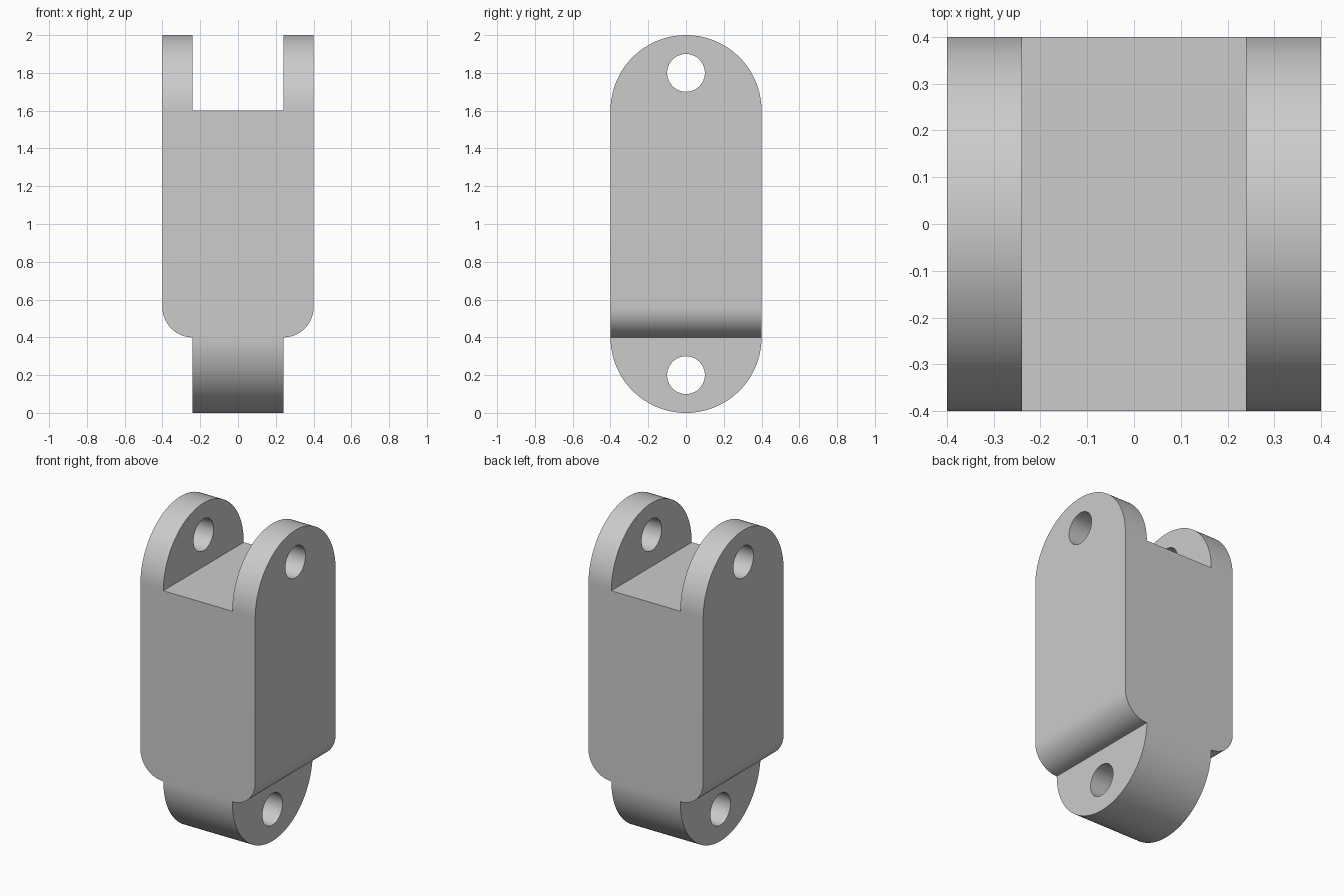
import bpy, bmesh
from math import sin, cos, pi

cube = bpy.data.objects.get("Cube")
if cube:
    bpy.data.objects.remove(cube, do_unlink=True)

R = 0.4           # rounded end radius and half width
INNER = 0.24      # half width of the tongue and of the fork slot
LOW, HIGH = 0.4, 1.6   # heights of the shoulder and the slot floor
HOLE = 0.1

grey = bpy.data.materials.new("plain grey")
grey.use_nodes = True
grey.diffuse_color = (0.6, 0.6, 0.6, 1)
grey.node_tree.nodes["Principled BSDF"].inputs["Base Color"].default_value = (0.6, 0.6, 0.6, 1)


def arc(cx, cz, r, start, end, steps):
    """Points along an arc, angles in units of pi."""
    angles = [pi * (start + (end - start) * i / steps) for i in range(steps + 1)]
    return [(cx + r * cos(a), cz + r * sin(a)) for a in angles]


def prism(name, outline, axis, half):
    """Extrude an upright outline along the x or y axis."""
    bm = bmesh.new()
    place = (lambda u, z: (-half, u, z)) if axis == "x" else (lambda u, z: (u, -half, z))
    face = bm.faces.new([bm.verts.new(place(u, z)) for u, z in outline])
    grown = bmesh.ops.extrude_face_region(bm, geom=[face])["geom"]
    step = (2 * half, 0, 0) if axis == "x" else (0, 2 * half, 0)
    bmesh.ops.translate(bm, vec=step, verts=[g for g in grown if isinstance(g, bmesh.types.BMVert)])
    bmesh.ops.recalc_face_normals(bm, faces=bm.faces)
    mesh = bpy.data.meshes.new(name)
    bm.to_mesh(mesh)
    bm.free()
    mesh.materials.append(grey)
    obj = bpy.data.objects.new(name, mesh)
    bpy.context.collection.objects.link(obj)
    return obj


def combine(target, tool, operation):
    """Apply a boolean and discard the tool."""
    tool.hide_render = True
    mod = target.modifiers.new(operation.lower(), "BOOLEAN")
    mod.operation, mod.object, mod.solver = operation, tool, "EXACT"
    bpy.context.view_layer.objects.active = target
    bpy.ops.object.modifier_apply(modifier=mod.name)
    bpy.data.objects.remove(tool, do_unlink=True)


# Side shape: a bar with fully rounded ends
link = prism("fork_link", arc(0, HIGH, R, 0, 1, 64) + arc(0, LOW, R, 1, 2, 64), "x", 0.5)

# Front shape: tongue below, rounded shoulders, fork slot above
corner = R - INNER
half_front = ([(INNER, -0.1)] + arc(INNER, LOW + corner, corner, -0.5, 0, 20)
              + [(R, 2.1), (INNER, 2.1), (INNER, HIGH)])
front = half_front + [(-x, z) for x, z in reversed(half_front)]
combine(link, prism("front_shape", front, "y", 0.5), "INTERSECT")

# Pin holes through the tongue and both fork ears
for z in (0.2, 1.8):
    combine(link, prism("pin_hole", arc(0, z, HOLE, 0, 2, 48)[:-1], "x", 0.6), "DIFFERENCE")

bpy.ops.object.select_all(action="DESELECT")
link.select_set(True)
bpy.context.view_layer.objects.active = link
bpy.ops.object.shade_smooth_by_angle(angle=pi / 6)
